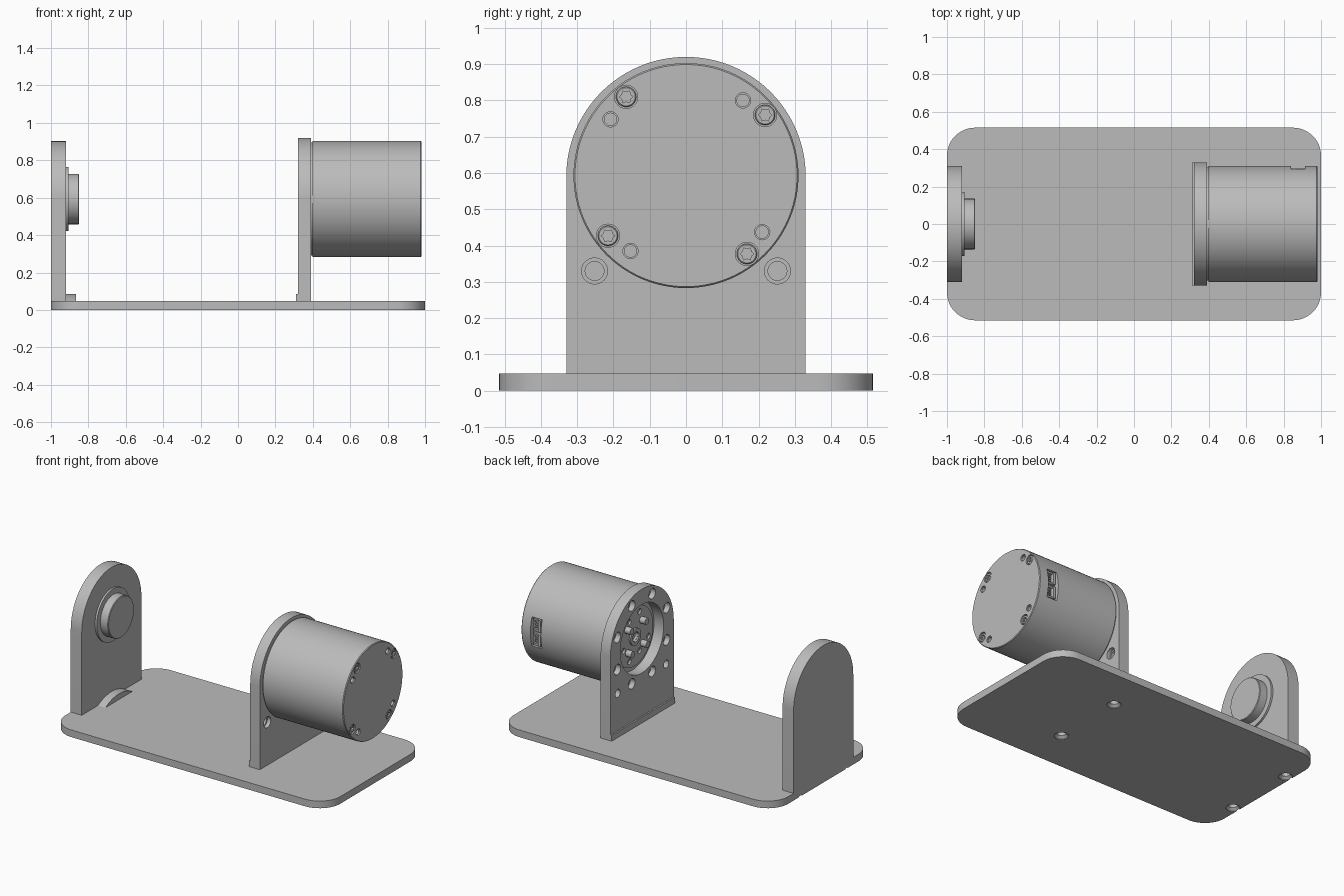
import bpy, bmesh
from math import sin, cos, pi, radians
from mathutils import Vector

cube = bpy.data.objects.get("Cube")
if cube:
    bpy.data.objects.remove(cube, do_unlink=True)

grey = bpy.data.materials.new("machined grey")
grey.use_nodes = True
GREY = (0.5, 0.5, 0.5, 1)
grey.diffuse_color = GREY
grey.node_tree.nodes["Principled BSDF"].inputs["Base Color"].default_value = GREY

AXIS_Z = 0.593   # height of the shared shaft axis
BASE_TOP = 0.047
parts = []


def place(axis, along, u, v):
    """Put profile coordinates (u, v) on the plane across the given axis."""
    return Vector((along, u, v)) if axis == "X" else Vector((u, v, along))


def loft(bm, sections, axis):
    """Skin a list of (position, outline) sections and cap both ends."""
    rings = [[bm.verts.new(place(axis, a, u, v)) for u, v in pts] for a, pts in sections]
    n = len(rings[0])
    for r0, r1 in zip(rings, rings[1:]):
        for i in range(n):
            bm.faces.new((r0[i], r0[(i + 1) % n], r1[(i + 1) % n], r1[i]))
    bm.faces.new(rings[0][::-1])
    bm.faces.new(rings[-1])


def circle(u, v, r, n=48, inner=1.0):
    """Circle outline; inner < 1 pulls in every second point to make a star."""
    return [(u + r * (inner if i % 2 else 1) * cos(2 * pi * i / n),
             v + r * (inner if i % 2 else 1) * sin(2 * pi * i / n)) for i in range(n)]


def arc(u, v, r, a0, a1, n):
    return [(u + r * cos(radians(a0 + (a1 - a0) * i / n)),
             v + r * sin(radians(a0 + (a1 - a0) * i / n))) for i in range(n + 1)]


def turned(bm, profile, u, v, axis="X", n=48):
    loft(bm, [(a, circle(u, v, r, n)) for a, r in profile], axis)


def box(bm, lo, hi):
    x0, y0, z0 = lo
    x1, y1, z1 = hi
    loft(bm, [(x, [(y0, z0), (y1, z0), (y1, z1), (y0, z1)]) for x in (x0, x1)], "X")


def make(name, bm):
    bmesh.ops.recalc_face_normals(bm, faces=bm.faces)
    mesh = bpy.data.meshes.new(name)
    bm.to_mesh(mesh)
    bm.free()
    mesh.materials.append(grey)
    ob = bpy.data.objects.new(name, mesh)
    bpy.context.collection.objects.link(ob)
    parts.append(ob)
    return ob


def cut(ob, bm):
    """Subtract the shapes in bm from ob and drop the cutter."""
    cutter = make("cutter", bm)
    parts.remove(cutter)
    cutter.hide_render = True
    mod = ob.modifiers.new("cut", "BOOLEAN")
    mod.object, mod.operation, mod.solver = cutter, "DIFFERENCE", "EXACT"
    dg = bpy.context.evaluated_depsgraph_get()
    mesh = bpy.data.meshes.new_from_object(ob.evaluated_get(dg))
    ob.modifiers.clear()
    ob.data = mesh
    bpy.data.objects.remove(cutter, do_unlink=True)


def arch(x0, x1, r, z):
    """Upright plate with a half-round top."""
    bm = bmesh.new()
    pts = [(-r, BASE_TOP), (r, BASE_TOP)] + arc(0, z, r, 0, 180, 48)
    loft(bm, [(x0, pts), (x1, pts)], "X")
    return bm


# Base plate with rounded corners and countersunk holes underneath
bm = bmesh.new()
R, HX, HY = 0.15, 1.0, 0.515
outline = []
for k, (sx, sy) in enumerate([(1, 1), (-1, 1), (-1, -1), (1, -1)]):
    outline += arc(sx * (HX - R), sy * (HY - R), R, 90 * k, 90 * k + 90, 12)
loft(bm, [(0, outline), (BASE_TOP, outline)], "Z")
base = make("base_plate", bm)
bm = bmesh.new()
for x in (-0.96, 0.355):
    for y in (-0.24, 0.24):
        turned(bm, [(-0.01, 0.042), (0.004, 0.042), (0.018, 0.026), (0.042, 0.026)], x, y, "Z", 32)
cut(base, bm)

# Idler support with bearing boss and rounded foot
make("idler_support", arch(-1.0, -0.92, 0.31, 0.592))
bm = bmesh.new()
turned(bm, [(-0.925, 0.172), (-0.907, 0.172)], 0, AXIS_Z, n=64)
make("idler_flange", bm)
bm = bmesh.new()
turned(bm, [(-0.92, 0.135), (-0.854, 0.135), (-0.85, 0.131)], 0, AXIS_Z, n=64)
make("idler_boss", bm)
bm = bmesh.new()
seg = arc(0, -0.192, 0.277, 59.6, 120.4, 20)
loft(bm, [(-0.922, seg), (-0.866, seg)], "X")
make("idler_foot", bm)

# Motor support: large opening, ring of bolt holes, two lower holes
support = make("motor_support", arch(0.32, 0.39, 0.33, 0.59))
bm = bmesh.new()
turned(bm, [(0.3, 0.225), (0.41, 0.225)], 0, AXIS_Z, n=64)
for k in range(8):
    a = radians(22.5 + 45 * k)
    turned(bm, [(0.3, 0.034), (0.355, 0.034), (0.355, 0.02), (0.41, 0.02)],
           0.277 * cos(a), AXIS_Z + 0.277 * sin(a), n=24)
for y in (-0.252, 0.252):
    turned(bm, [(0.3, 0.026), (0.365, 0.026), (0.365, 0.036), (0.41, 0.036)], y, 0.33, n=24)
cut(support, bm)
bm = bmesh.new()
box(bm, (0.31, -0.33, BASE_TOP), (0.321, 0.33, 0.085))
make("motor_support_foot", bm)

# Motor housing with narrow lip, screw seats, dowel holes and connector pocket
bm = bmesh.new()
turned(bm, [(0.39, 0.302), (0.398, 0.302), (0.398, 0.31), (0.977, 0.31), (0.982, 0.306)],
       0, AXIS_Z, n=96)
motor = make("motor_housing", bm)
screws = [(-0.165, 0.81), (0.218, 0.76), (-0.215, 0.427), (0.168, 0.377)]
dowels = [(-0.208, 0.748), (0.157, 0.80), (-0.153, 0.385), (0.21, 0.437)]
bm = bmesh.new()
for y, z in screws:
    turned(bm, [(0.962, 0.032), (1.0, 0.032)], y, z, n=32)
for y, z in dowels:
    turned(bm, [(0.94, 0.017), (0.974, 0.017), (0.974, 0.021), (1.0, 0.021)], y, z, n=24)
box(bm, (0.84, 0.275, 0.50), (0.915, 0.35, 0.69))
cut(motor, bm)

# Screws with star sockets
for y, z in screws:
    bm = bmesh.new()
    turned(bm, [(0.955, 0.028), (0.976, 0.028), (0.979, 0.025)], y, z, n=32)
    screw = make("end_screw", bm)
    bm = bmesh.new()
    star = circle(y, z, 0.019, 12, 0.68)
    loft(bm, [(0.966, star), (1.0, star)], "X")
    cut(screw, bm)

# Connector sockets and contacts in the pocket
bm = bmesh.new()
for z in (0.508, 0.602):
    box(bm, (0.85, 0.27, z), (0.868, 0.298, z + 0.08))
    box(bm, (0.868, 0.27, z), (0.905, 0.29, z + 0.012))
    box(bm, (0.868, 0.27, z + 0.068), (0.905, 0.29, z + 0.08))
    for i in range(3):
        box(bm, (0.875, 0.27, z + 0.02 + 0.015 * i), (0.9, 0.284, z + 0.028 + 0.015 * i))
make("connector_sockets", bm)

# Output rotor seen through the opening
bm = bmesh.new()
turned(bm, [(0.375, 0.195), (0.395, 0.195)], 0, AXIS_Z, n=64)
rotor = make("output_rotor", bm)
bm = bmesh.new()
turned(bm, [(0.36, 0.03), (0.39, 0.03)], 0, AXIS_Z, n=32)
for k in range(8):
    a = radians(20 + 45 * k)
    rad = 0.125 if k % 2 else 0.155
    turned(bm, [(0.36, 0.018), (0.388, 0.018)], rad * cos(a), AXIS_Z + rad * sin(a), n=20)
cut(rotor, bm)
bm = bmesh.new()
turned(bm, [(0.365, 0.055), (0.38, 0.055)], 0, AXIS_Z, n=32)
hub = make("rotor_hub", bm)
bm = bmesh.new()
turned(bm, [(0.35, 0.032), (0.4, 0.032)], 0, AXIS_Z, n=32)
cut(hub, bm)
bm = bmesh.new()
for k in range(4):
    a = radians(42 + 90 * k)
    turned(bm, [(0.335, 0.022), (0.38, 0.022)], 0.11 * cos(a), AXIS_Z + 0.11 * sin(a), n=20)
make("rotor_pins", bm)

# Smooth round surfaces, keep machined edges crisp
bpy.ops.object.select_all(action="DESELECT")
for ob in parts:
    ob.select_set(True)
bpy.context.view_layer.objects.active = parts[0]
bpy.ops.object.shade_smooth_by_angle(angle=radians(30))
